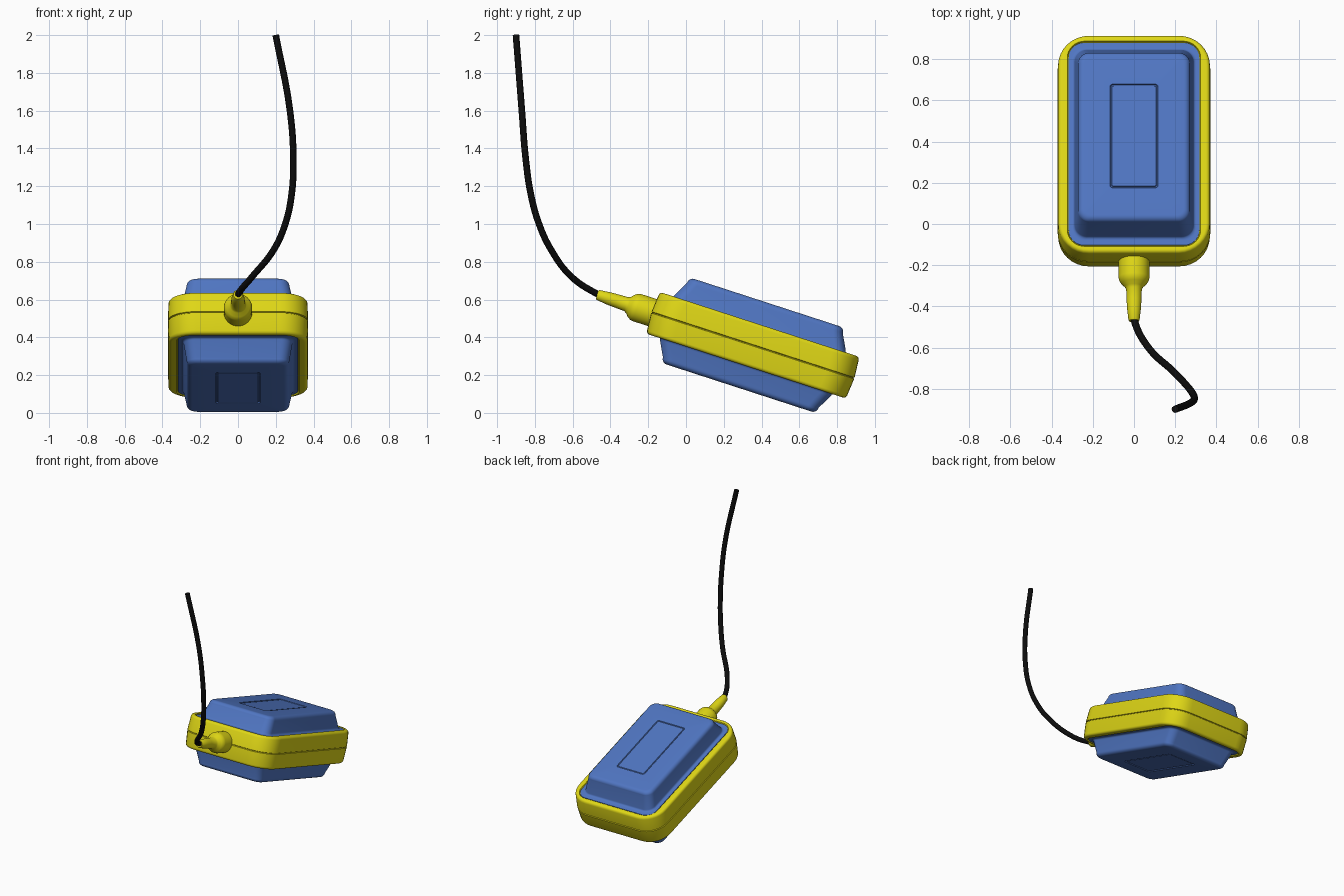
import bpy, bmesh, math
from mathutils import Matrix, Vector

if "Cube" in bpy.data.objects:
    bpy.data.objects.remove(bpy.data.objects["Cube"])

# Frame of the tilted float: local y runs along the body, local z through it
TILT = Matrix.Translation((0, 0.354, 0.358)) @ Matrix.Rotation(math.radians(-18), 4, 'X')


def material(name, rgb):
    m = bpy.data.materials.new(name)
    m.diffuse_color = (*rgb, 1)
    m.use_nodes = True
    m.node_tree.nodes["Principled BSDF"].inputs["Base Color"].default_value = m.diffuse_color
    return m


BLUE = material("blue plastic", (0.08, 0.18, 0.54))
YELLOW = material("yellow plastic", (0.74, 0.68, 0.008))
BLACK = material("black rubber", (0.004, 0.004, 0.004))


def rounded_rect(hx, hy, r, z, n=8):
    pts = []
    for i, (sx, sy) in enumerate([(1, 1), (-1, 1), (-1, -1), (1, -1)]):
        for k in range(n + 1):
            a = math.pi / 2 * (i + k / n)
            pts.append(Vector((sx * (hx - r) + r * math.cos(a),
                               sy * (hy - r) + r * math.sin(a), z)))
    return pts


def circle(r, y, n=40):
    return [Vector((r * math.cos(2 * math.pi * k / n), y, r * math.sin(2 * math.pi * k / n)))
            for k in range(n)]


def loft(name, rings, mat, angle=35):
    bm = bmesh.new()
    vs = [[bm.verts.new(TILT @ p) for p in ring] for ring in rings]
    n = len(vs[0])
    for a, b in zip(vs, vs[1:]):
        for k in range(n):
            bm.faces.new((a[k], a[(k + 1) % n], b[(k + 1) % n], b[k]))
    bm.faces.new(vs[0][::-1])
    bm.faces.new(vs[-1])
    bmesh.ops.recalc_face_normals(bm, faces=bm.faces)
    me = bpy.data.meshes.new(name)
    bm.to_mesh(me)
    bm.free()
    me.materials.append(mat)
    me.shade_smooth()
    me.set_sharp_from_angle(angle=math.radians(angle))
    ob = bpy.data.objects.new(name, me)
    bpy.context.collection.objects.link(ob)
    return ob


def mirrored(half):
    """Rings for both halves from (hx, hy, r, z) rows listed from the middle up."""
    rows = [(a, b, r, -z) for a, b, r, z in reversed(half)] + half
    return [rounded_rect(*row) for row in rows]


# Blue float body: flange, flared foot, drafted wall, rounded edge, recessed panel
half = [(0.317, 0.517, 0.075, 0.05), (0.317, 0.517, 0.075, 0.112)]
for k in range(5):      # concave foot fillet
    a = math.pi / 2 * k / 4
    half.append((0.302 - 0.014 * math.sin(a), 0.492 - 0.016 * math.sin(a),
                 0.06, 0.112 + 0.014 * (1 - math.cos(a))))
R = 0.03
for k in range(7):      # convex top edge
    a = math.pi / 2 * k / 6
    d = R * (1 - math.cos(a))
    half.append((0.272 - d, 0.433 - d, 0.055 - 0.6 * d, 0.238 - R + R * math.sin(a)))
half += [(0.117, 0.265, 0.014, 0.238), (0.114, 0.262, 0.012, 0.231),
         (0.110, 0.258, 0.010, 0.231), (0.107, 0.255, 0.009, 0.236)]
loft("float_body", mirrored(half), BLUE)

# Yellow band: seam groove round the middle, drafted sides, rounded rim
half = [(0.366, 0.560, 0.146, 0.001), (0.371, 0.565, 0.15, 0.004),
        (0.368, 0.557, 0.15, 0.098)]
for k in range(1, 6):
    a = math.pi / 2 * k / 5
    d = 0.018 * (1 - math.cos(a))
    half.append((0.368 - d, 0.556 - d, 0.15 - d, 0.098 + 0.018 * math.sin(a)))
half += [(0.324, 0.524, 0.085, 0.116), (0.320, 0.520, 0.08, 0.106)]
loft("yellow_band", mirrored(half), YELLOW)

# Cable gland: collar, shoulder and tapered sleeve
profile = [(0.075, -0.54), (0.075, -0.645), (0.072, -0.660), (0.062, -0.676),
           (0.045, -0.692), (0.038, -0.705), (0.036, -0.76), (0.034, -0.80),
           (0.027, -0.862), (0.024, -0.867)]
loft("cable_gland", [circle(r, y) for r, y in profile], YELLOW, 45)

# Black cable hanging from above
path = [(0, -0.44, 0.616), (0.005, -0.48, 0.635), (0.07, -0.60, 0.715), (0.19, -0.715, 0.865),
        (0.25, -0.778, 1.0), (0.283, -0.82, 1.15), (0.293, -0.848, 1.34),
        (0.275, -0.869, 1.6), (0.20, -0.90, 2.0)]
cu = bpy.data.curves.new("cable", 'CURVE')
cu.dimensions = '3D'
cu.bevel_depth = 0.0175
cu.bevel_resolution = 4
cu.use_fill_caps = True
cu.resolution_u = 8
sp = cu.splines.new('BEZIER')
sp.bezier_points.add(len(path) - 1)
for bp, p in zip(sp.bezier_points, path):
    bp.co = p
    bp.handle_left_type = bp.handle_right_type = 'AUTO'
cu.materials.append(BLACK)
bpy.context.collection.objects.link(bpy.data.objects.new("cable", cu))
